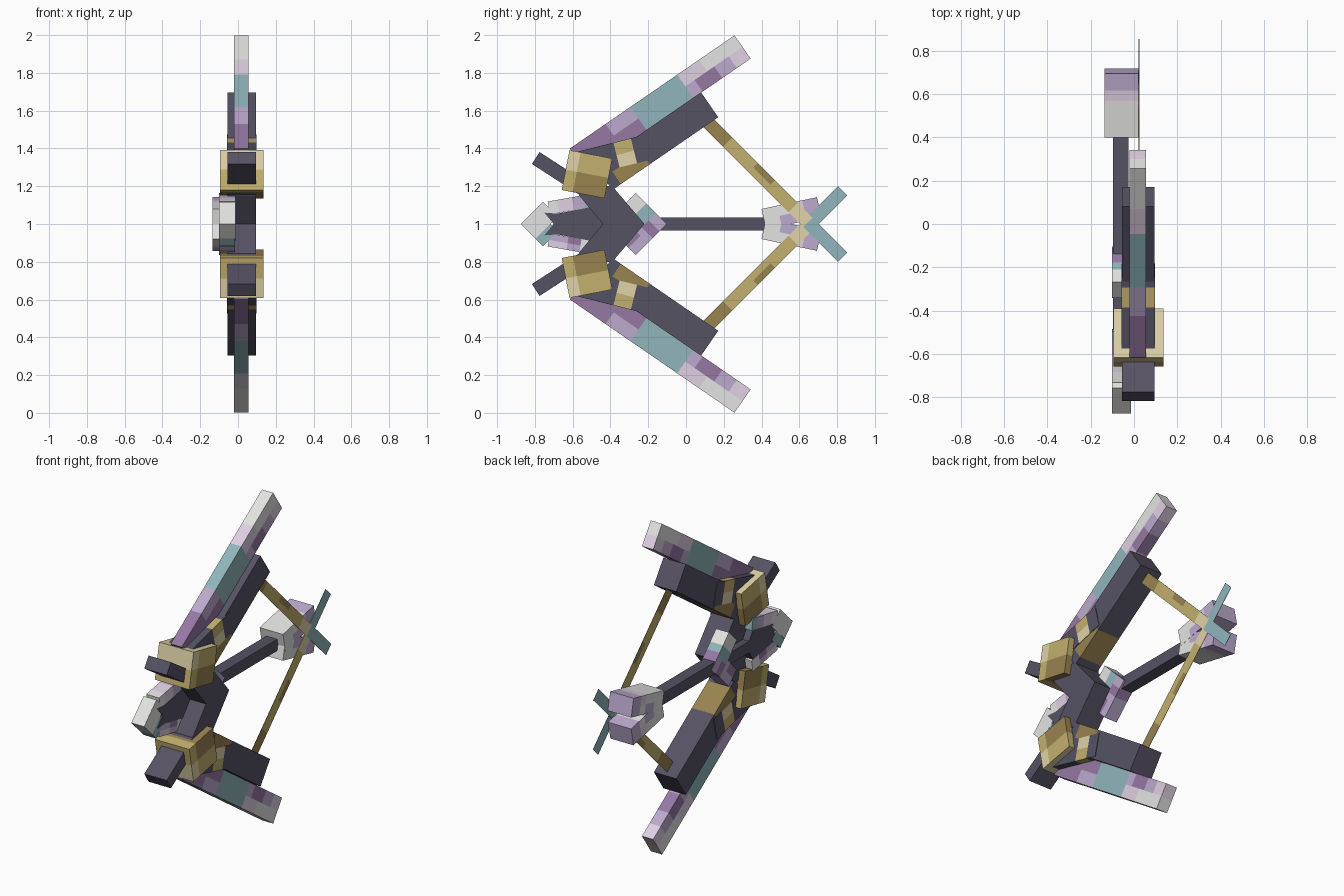
import bpy, bmesh
from math import radians, sin, cos
from mathutils import Vector

cube = bpy.data.objects.get("Cube")
if cube:
    bpy.data.objects.remove(cube)


def material(name, rgb):
    """Flat material from a display colour."""
    lin = [((c / 255 + 0.055) / 1.055) ** 2.4 for c in rgb] + [1]
    m = bpy.data.materials.new(name)
    m.use_nodes = True
    m.diffuse_color = lin
    m.node_tree.nodes["Principled BSDF"].inputs["Base Color"].default_value = lin
    return m


MATS = {
    "slate": material("slate", (86, 82, 100)),
    "white": material("pale_grey", (228, 228, 227)),
    "pink": material("pale_pink", (224, 209, 227)),
    "lilac": material("lilac", (188, 170, 206)),
    "purple": material("purple", (150, 120, 164)),
    "teal": material("teal", (144, 181, 187)),
    "gold": material("gold", (195, 176, 111)),
    "bronze": material("bronze", (152, 130, 80)),
    "cream": material("cream_gold", (224, 211, 168)),
}
NAMES = list(MATS)


def finish(name, bm):
    bmesh.ops.recalc_face_normals(bm, faces=bm.faces[:])
    me = bpy.data.meshes.new(name)
    bm.to_mesh(me)
    bm.free()
    obj = bpy.data.objects.new(name, me)
    bpy.context.collection.objects.link(obj)
    used = sorted({p.material_index for p in me.polygons})
    for i in used:
        me.materials.append(MATS[NAMES[i]])
    for p in me.polygons:
        p.material_index = used.index(p.material_index)
    return obj


def bar(name, side, corner, angle, length, width, xs, bands, split=None, cap=None):
    """Box in the side plane; side -1 flips it below the middle.
    bands: (end along the length, outer colour, inner colour)."""
    bm = bmesh.new()
    bmesh.ops.create_cube(bm, size=1)
    for v in bm.verts:
        v.co = ((v.co.x + .5) * (xs[1] - xs[0]) + xs[0],
                (v.co.y + .5) * length, (v.co.z + .5) * width)
    split = split or width / 2

    def cut(co, no):
        bmesh.ops.bisect_plane(bm, geom=bm.verts[:] + bm.edges[:] + bm.faces[:],
                               plane_co=co, plane_no=no)

    for end, outer, inner in bands[:-1]:
        cut((0, end, 0), (0, 1, 0))
    if any(o != i for e, o, i in bands):
        cut((0, 0, split), (0, 0, 1))
    for f in bm.faces:
        c = f.calc_center_median()
        band = next((b for b in bands if c.y < b[0]), bands[-1])
        colour = band[1] if c.z > split or len(bands) == 1 else band[2]
        if cap and c.z > width - 1e-4:
            colour = cap
        f.material_index = NAMES.index(colour)
    a = radians(angle)
    for v in bm.verts:
        u, w = v.co.y, v.co.z
        v.co.y = corner[0] + u * cos(a) - w * sin(a)
        v.co.z = 1 + side * (corner[1] + u * sin(a) + w * cos(a))
    return finish(name, bm)


def plate(name, half, xs, colour):
    """Extruded outline, mirrored about the middle height."""
    outline = half + [(y, -z) for y, z in reversed(half) if z]
    bm = bmesh.new()
    face = bm.faces.new([bm.verts.new((xs[0], y, 1 + z)) for y, z in outline])
    out = bmesh.ops.extrude_face_region(bm, geom=[face])
    moved = [g for g in out["geom"] if isinstance(g, bmesh.types.BMVert)]
    bmesh.ops.translate(bm, verts=moved, vec=Vector((xs[1] - xs[0], 0, 0)))
    for f in bm.faces:
        f.material_index = NAMES.index(colour)
    return finish(name, bm)


def plain(colour):
    return [(9, colour, colour)]


BODY = (-.055, .095)

# Bow: each half is the same, above and below the grip
for s, tag in ((1, "upper"), (-1, "lower")):
    bar(tag + "_blade", s, (-.53, .276), 34.5, 1.058, .15, (-.02, .055), [
        (.23, "purple", "purple"), (.39, "lilac", "purple"), (.69, "teal", "teal"),
        (.75, "pink", "lilac"), (.83, "pink", "purple"), (.876, "white", "purple"),
        (.97, "white", "lilac"), (1.06, "white", "pink")])
    bar(tag + "_limb", s, (-.39, .18), 34.5, .68, .16, BODY, [
        (.055, "slate", "slate"), (.24, "slate", "bronze"), (.68, "slate", "slate")])
    bar(tag + "_limb_root", s, (-.57, .245), 14, .40, .135, (-.058, .098), [
        (.225, "slate", "slate"), (.32, "gold", "cream"), (.40, "slate", "slate")])
    bar(tag + "_clamp", s, (-.658, .18), -11, .231, .215, (-.095, .135), [
        (.06, "cream", "gold"), (.14, "gold", "bronze"), (.24, "gold", "bronze")],
        split=.11, cap="cream")
    bar(tag + "_front_prong", s, (-.816, .318), -33, .30, .075, BODY, plain("slate"))
    # String is a thin strip whose far end is the nock crossing
    x = .022 + .0015 * s
    bar(tag + "_string", s, (.09, .515), -45, 1.01, .07, (x, x + .002), [
        (.15, "bronze", "bronze"), (.34, "gold", "gold"), (.47, "bronze", "gold"),
        (.64, "gold", "gold"), (.75, "cream", "cream"), (1.01, "teal", "teal")])

plate("grip", [(-.44, 0), (-.565, .15), (-.58, .20), (-.39, .20), (-.22, 0)],
      BODY, "slate")

# Arrow, carried on the right of the grip
bar("arrow_shaft", 1, (-.70, -.035), 0, 1.17, .07, (-.098, -.025), plain("slate"))
plate("arrow_head_core", [(-.70, 0), (-.75, .06), (-.68, .055), (-.5, .09), (-.44, 0)],
      (-.098, -.012), "slate")

TIP = {1: plain("white"),
       -1: [(.08, "white", "white"), (.17, "teal", "teal")]}
BARB = {1: [(.05, "white", "white"), (.13, "pink", "pink"),
            (.19, "lilac", "lilac"), (.24, "teal", "teal")],
        -1: [(.10, "pink", "lilac"), (.17, "lilac", "purple"), (.24, "white", "white")]}
COLLAR = {1: [(.08, "white", "white"), (.15, "teal", "teal"), (.24, "lilac", "purple")],
          -1: [(.09, "lilac", "purple"), (.16, "lilac", "lilac"), (.24, "purple", "purple")]}
FEATHER = [(.085, "white", "white"), (.17, "white", "lilac"),
           (.22, "pink", "white"), (.31, "lilac", "lilac")]

for s, tag in ((1, "upper"), (-1, "lower")):
    shift = .0005 * s
    xs = (-.1 - shift, -.015 + shift)
    bar(tag + "_arrow_tip", s, (-.797, -.078), 45, .166, .11, xs, TIP[s])
    bar(tag + "_arrow_barb", s, (-.72, .05), 10, .24, .07, xs, BARB[s])
    bar(tag + "_arrow_collar", s, (-.342, .089), -45, .232, .106, xs, COLLAR[s])
    bar(tag + "_arrow_feather", s, (.423, -.028), 12, .30, .11,
        (-.135 - shift, .02 + shift), FEATHER)
